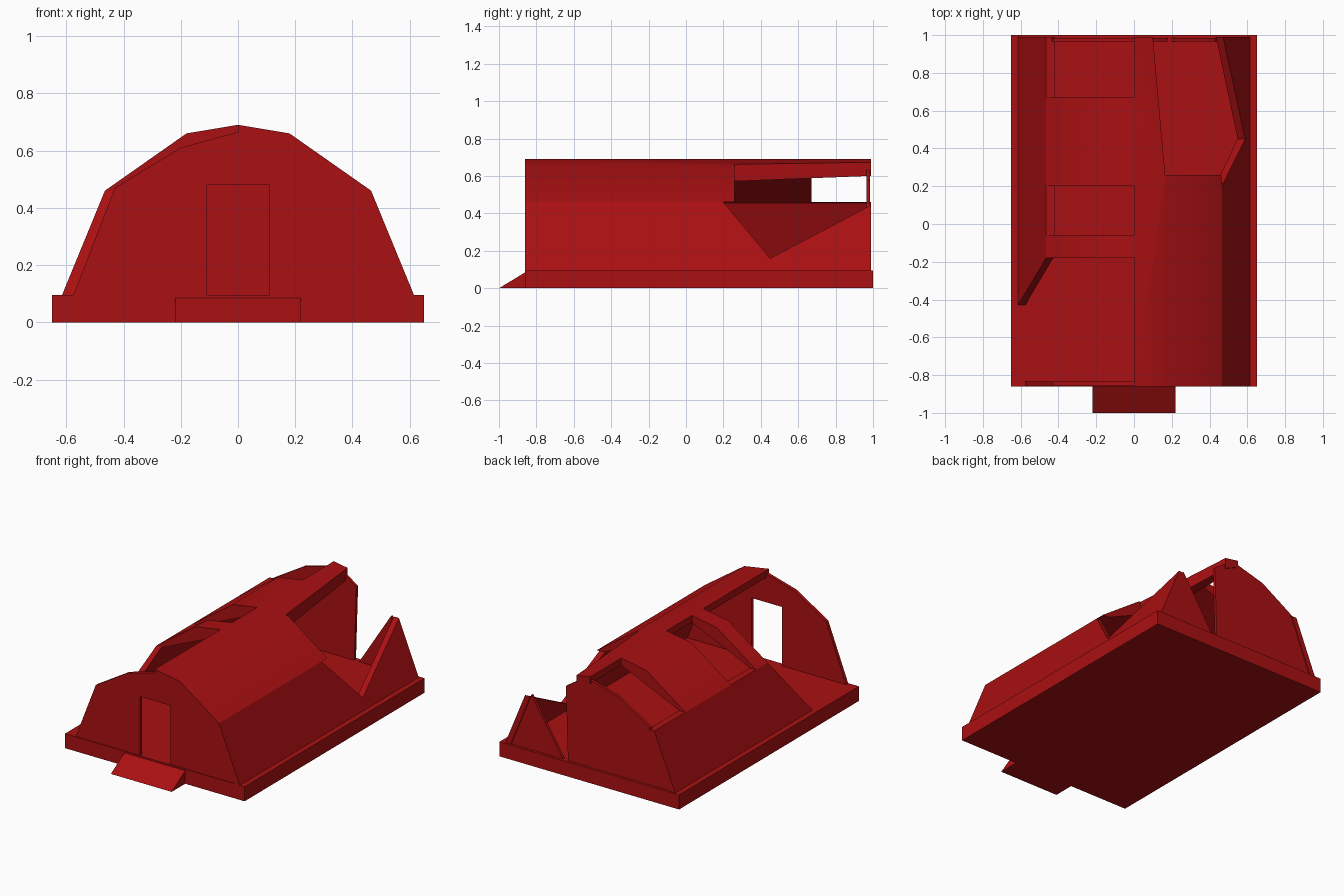
import bpy
import math

cube = bpy.data.objects.get("Cube")
if cube:
    bpy.data.objects.remove(cube, do_unlink=True)

red = bpy.data.materials.new("barn_red")
red.use_nodes = True
red.diffuse_color = (0.40, 0.005, 0.006, 1)
red.node_tree.nodes["Principled BSDF"].inputs["Base Color"].default_value = red.diffuse_color


def prism(name, outline, lo, hi, axis="y"):
    """Extrude a flat outline along one axis."""
    place = {
        "x": lambda a, b, t: (t, a, b),
        "y": lambda a, b, t: (a, t, b),
        "z": lambda a, b, t: (a, b, t),
    }[axis]
    n = len(outline)
    verts = [place(a, b, t) for t in (lo, hi) for a, b in outline]
    faces = [list(range(n)), list(range(2 * n - 1, n - 1, -1))]
    faces += [[i, i + n, (i + 1) % n + n, (i + 1) % n] for i in range(n)]
    mesh = bpy.data.meshes.new(name)
    mesh.from_pydata(verts, [], faces)
    obj = bpy.data.objects.new(name, mesh)
    bpy.context.collection.objects.link(obj)
    mesh.materials.append(red)
    bpy.context.view_layer.objects.active = obj
    bpy.ops.object.select_all(action="DESELECT")
    obj.select_set(True)
    bpy.ops.object.mode_set(mode="EDIT")
    bpy.ops.mesh.select_all(action="SELECT")
    bpy.ops.mesh.normals_make_consistent(inside=False)
    bpy.ops.object.mode_set(mode="OBJECT")
    return obj


def cut(obj, cutters):
    """Subtract the cutters, then discard them."""
    for cutter in cutters:
        mod = obj.modifiers.new("cut", "BOOLEAN")
        mod.operation = "DIFFERENCE"
        mod.solver = "EXACT"
        mod.object = cutter
    graph = bpy.context.evaluated_depsgraph_get()
    mesh = bpy.data.meshes.new_from_object(obj.evaluated_get(graph))
    obj.modifiers.clear()
    obj.data = mesh
    for cutter in cutters:
        bpy.data.objects.remove(cutter, do_unlink=True)


def rect(a0, a1, b0, b1):
    return [(a0, b0), (a1, b0), (a1, b1), (a0, b1)]


def mirrored(half):
    """Complete a right-hand half outline that ends on the centre line."""
    return half + [(-x, z) for x, z in reversed(half[:-1])]


FLOOR = 0.095
EAVE = 0.46

# Foundation slab and entrance ramp
prism("foundation", rect(-0.65, 0.65, 0, FLOOR), -0.86, 1.0)
prism("entrance_ramp", [(-1, 0), (-0.86, 0), (-0.86, 0.085)], -0.22, 0.22, "x")

# Arched hut shell
outer = mirrored([(0.615, FLOOR), (0.465, EAVE), (0.18, 0.66), (0, 0.69)])
inner = mirrored([(0.575, FLOOR), (0.43, 0.455), (0, 0.645)])
shell = prism("arched_shell", outer + inner[::-1], -0.86, 0.99)

# Broken openings in the shell
cut(shell, [
    prism("left_wall_notch", [(0.2, EAVE), (0.45, 0.16), (1.01, 0.455), (1.01, 0.47)],
          0.35, 0.8, "x"),
    prism("left_roof_hole", [(0.09, 1.1), (0.165, 0.26), (0.8, 0.26), (0.8, 1.1)],
          0.452, 0.8, "z"),
    prism("right_front_gap", [(-1, 0.05), (-0.46, 0.05), (-0.18, EAVE), (-0.18, 0.8), (-1, 0.8)],
          -0.8, 0, "x"),
    prism("right_middle_hole", rect(-0.8, 0, -0.06, 0.2), EAVE, 0.8, "z"),
    prism("right_back_hole", rect(-0.8, 0, 0.67, 1.1), EAVE, 0.8, "z"),
])
bpy.context.view_layer.objects.active = shell
shell.select_set(True)
bpy.ops.object.shade_smooth_by_angle(angle=math.radians(30))

# Front wall with an open doorway
end_half = [(0.575, FLOOR), (0.43, 0.47), (0.2, 0.61), (0, 0.665)]
front_wall = prism("front_wall", mirrored(end_half), -0.856, -0.834)
cut(front_wall, [prism("doorway", rect(-0.11, 0.11, 0.05, 0.48), -1, -0.7)])

# Back wall, split by a gap
back_half = [(-x, z) for x, z in end_half]
prism("back_wall", back_half + [(0.09, 0.64), (0.18, 0.58), (0.165, FLOOR)], 0.966, 0.984)
prism("back_wall_fragment", [(0.575, FLOOR), (0.43, 0.455), (0.2, FLOOR)], 0.966, 0.984)
